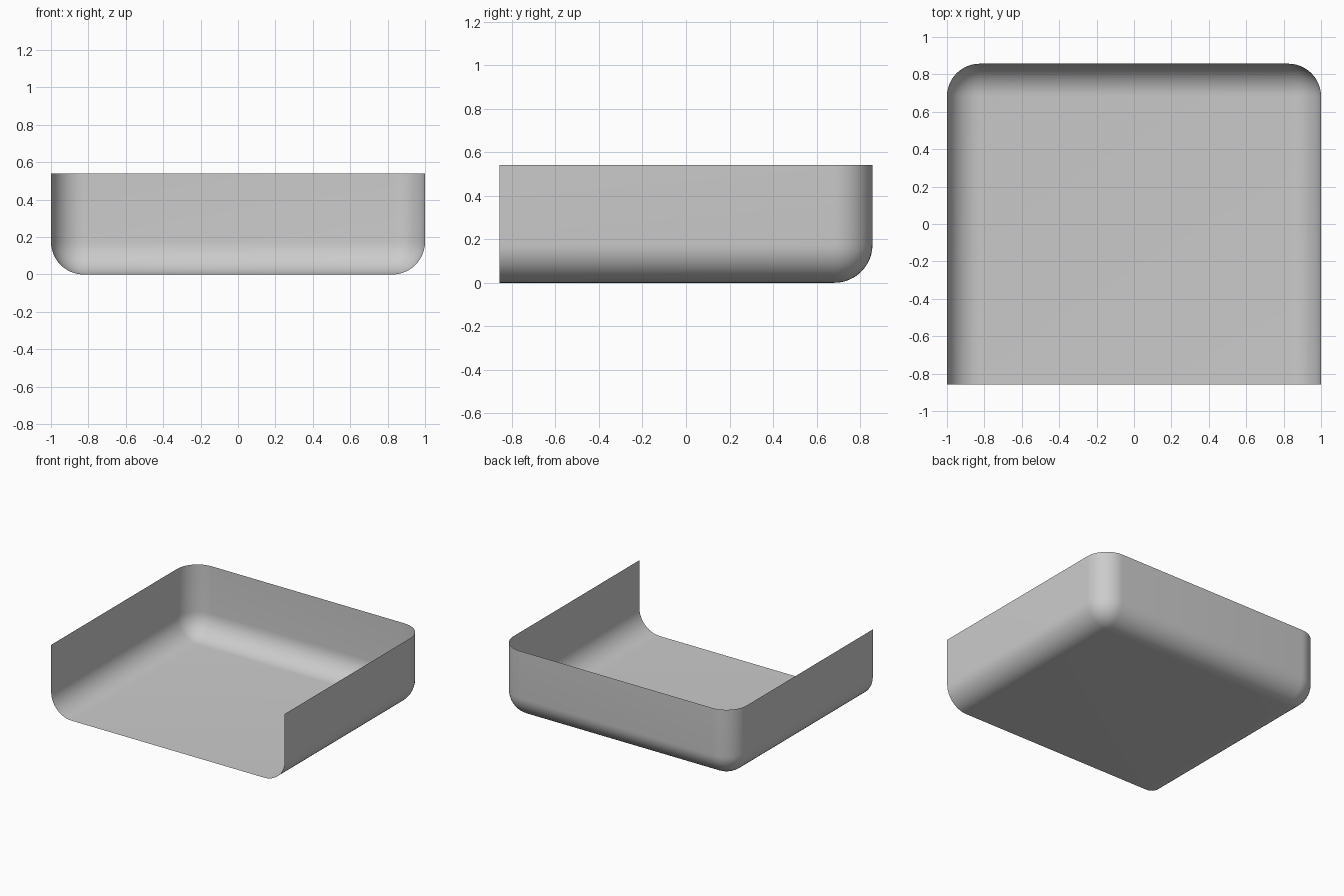
import bpy, bmesh
from mathutils import Matrix, Vector

if "Cube" in bpy.data.objects:
    bpy.data.objects.remove(bpy.data.objects["Cube"])

HALF_X, HALF_Y, HEIGHT = 1.0, 0.857, 0.54
RADIUS, SEGMENTS = 0.175, 12

# Oversized block sharing the tray's left, right, back and bottom planes
bm = bmesh.new()
depth, tall = 3.0, 2.0
bmesh.ops.create_cube(bm, size=1, matrix=Matrix.Translation((0, HALF_Y - depth / 2, tall / 2))
                      @ Matrix.Diagonal((2 * HALF_X, depth, tall, 1)))

# Rounded edges and corners
bmesh.ops.bevel(bm, geom=bm.edges[:], offset=RADIUS, offset_type='OFFSET',
                segments=SEGMENTS, profile=0.5, affect='EDGES')

# Cut away the front and the top, leaving an open thin shell
for co, no in (((0, -HALF_Y, 0), (0, -1, 0)), ((0, 0, HEIGHT), (0, 0, 1))):
    bmesh.ops.bisect_plane(bm, geom=bm.verts[:] + bm.edges[:] + bm.faces[:], dist=1e-5,
                           plane_co=Vector(co), plane_no=Vector(no), clear_outer=True)

# Smooth tray object
for f in bm.faces:
    f.smooth = True
mesh = bpy.data.meshes.new("open_tray")
bm.to_mesh(mesh)
bm.free()
tray = bpy.data.objects.new("open_tray", mesh)
bpy.context.collection.objects.link(tray)
